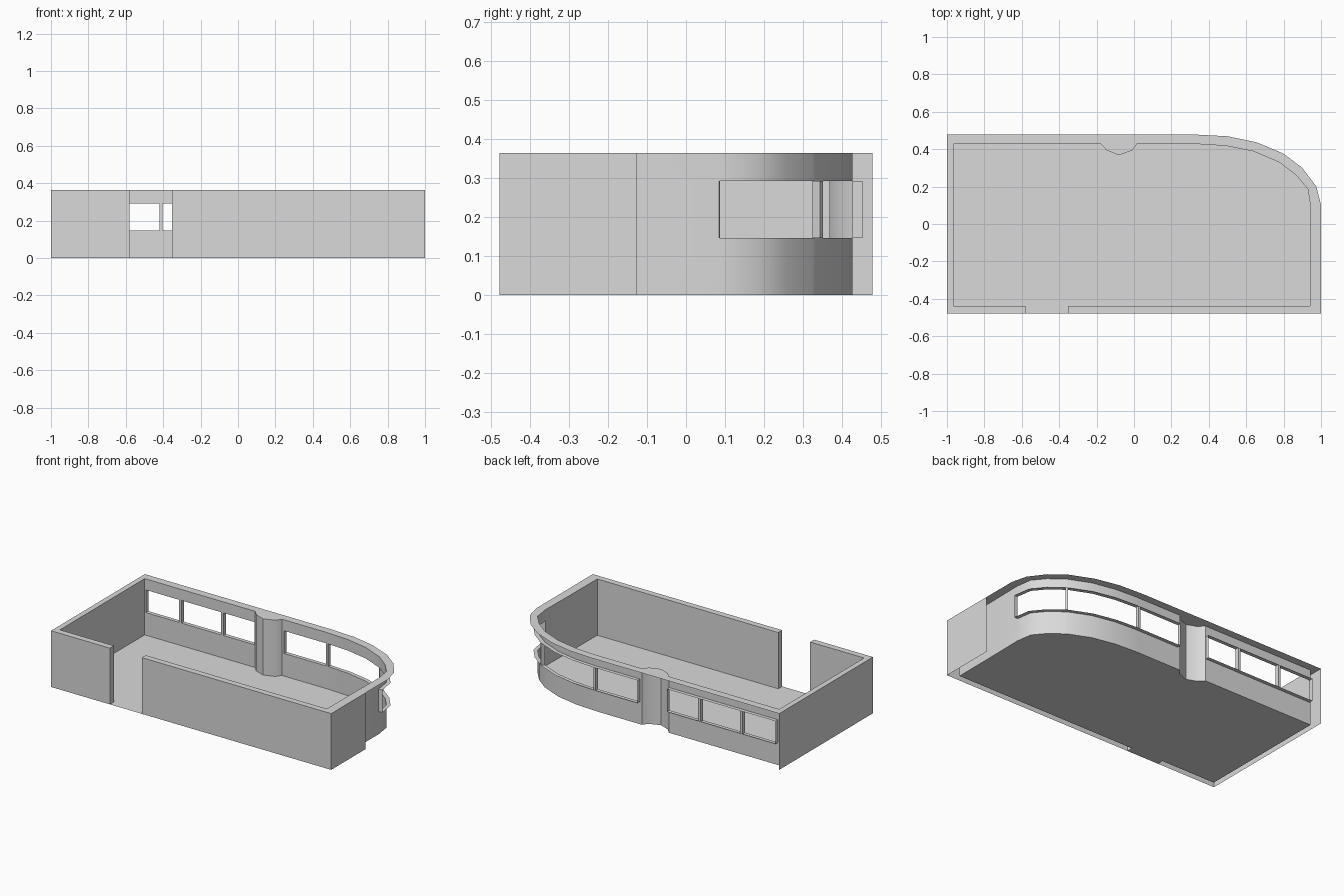
import bpy, bmesh, math
from mathutils import Vector

cube = bpy.data.objects.get("Cube")
if cube:
    bpy.data.objects.remove(cube)

H = 0.363                  # wall height
SILL, HEAD = 0.146, 0.292  # window opening
FRAME = 0.025              # window frame depth
Y = 0.478                  # half depth of the room
BACK = 0.427               # plan line of the straight window wall
STEP = -0.126              # where the right wall steps in
DOOR = (-0.58, -0.352)

plaster = bpy.data.materials.new("light_grey_plaster")
plaster.use_nodes = True
grey = (0.7, 0.7, 0.7, 1)
plaster.diffuse_color = grey
plaster.node_tree.nodes["Principled BSDF"].inputs["Base Color"].default_value = grey


def face(bm, points):
    bm.faces.new([bm.verts.new(p) for p in points]).normal_update()


def ribbon(bm, path, z0, z1):
    """Vertical sheet standing along a plan path."""
    for a, b in zip(path, path[1:]):
        face(bm, [(*a, z0), (*b, z0), (*b, z1), (*a, z1)])


def shelf(bm, inner, outer, z):
    """Level sheet between two plan paths."""
    for i in range(len(inner) - 1):
        face(bm, [(*p, z) for p in (inner[i], outer[i], outer[i + 1], inner[i + 1])])


def finish(bm, name, smooth=False):
    bmesh.ops.remove_doubles(bm, verts=bm.verts, dist=0.0005)
    mesh = bpy.data.meshes.new(name)
    bm.to_mesh(mesh)
    bm.free()
    mesh.materials.append(plaster)
    obj = bpy.data.objects.new(name, mesh)
    bpy.context.collection.objects.link(obj)
    if smooth:
        bpy.ops.object.select_all(action='DESELECT')
        obj.select_set(True)
        bpy.context.view_layer.objects.active = obj
        bpy.ops.object.shade_smooth_by_angle(angle=math.radians(40))


# Plan of the window wall, from the right wall round the bend to the left wall
runs = [
    ("solid", [(0.942, STEP), (0.945, 0.085)]),
    ("window", [(0.945, 0.085), (0.93, 0.185), (0.868, 0.26), (0.785, 0.3235)]),
    ("mullion", [(0.785, 0.3235), (0.777, 0.3295)]),
    ("window", [(0.777, 0.3295), (0.64, 0.388), (0.49, 0.418), (0.345, BACK)]),
    ("mullion", [(0.345, BACK), (0.33, BACK)]),
    ("window", [(0.33, BACK), (0.03, BACK)]),
    ("solid", [(0.03, BACK), (0.015, BACK), (-0.01, 0.393), (-0.08, 0.368),
               (-0.145, 0.393), (-0.176, BACK), (-0.18, BACK)]),
]
edges = [-0.18, -0.403, -0.42, -0.703, -0.72, -0.957, -0.965]
for i, (a, b) in enumerate(zip(edges, edges[1:])):
    kind = "solid" if b == edges[-1] else ("window", "mullion")[i % 2]
    runs.append((kind, [(a, BACK), (b, BACK)]))

wall_path = [runs[0][1][0]] + [p for _, pts in runs for p in pts[1:]]

# Outward offset of every plan point, for the window frames
offset = {}
for i, p in enumerate(wall_path):
    a, b = wall_path[max(i - 1, 0)], wall_path[min(i + 1, len(wall_path) - 1)]
    d = (Vector(p) - Vector(a)).normalized() + (Vector(b) - Vector(p)).normalized()
    d.normalize()
    if p[1] == BACK:
        d = Vector((-1, 0))
    offset[p] = (p[0] + d.y * FRAME, p[1] - d.x * FRAME)

# Window wall with openings, and frames standing out from it
wall, frames = bmesh.new(), bmesh.new()
for kind, pts in runs:
    outer = [offset[p] for p in pts]
    ribbon(wall, pts, 0, SILL)
    ribbon(wall, pts, HEAD, H)
    if kind != "window":
        ribbon(wall, pts, SILL, HEAD)
    if kind != "solid":
        for z in (SILL, HEAD):
            shelf(frames, pts, outer, z)
    if kind == "window":
        ribbon(frames, [pts[0], outer[0]], SILL, HEAD)
        ribbon(frames, [outer[-1], pts[-1]], SILL, HEAD)
    if kind == "mullion":
        ribbon(frames, outer, SILL, HEAD)
finish(wall, "window_wall", smooth=True)
finish(frames, "window_frames")

# Double-skinned straight walls on both sides of the doorway, open at the far ends
FRONT_IN = -0.438
left = [(-1, Y), (-1, -Y), (DOOR[0], -Y), (DOOR[0], FRONT_IN),
        (-0.965, FRONT_IN), (-0.965, BACK)]
right = [(0.942, STEP), (0.94, FRONT_IN), (DOOR[1], FRONT_IN),
         (DOOR[1], -Y), (1, -Y), (1, STEP)]
for name, path in (("left_wall", left), ("right_wall", right)):
    bm = bmesh.new()
    ribbon(bm, path, 0, H)
    finish(bm, name)

# Flat rim capping all walls and overhanging the window wall
bend = [(1, 0.1), (0.975, 0.2), (0.9, 0.3), (0.8, 0.376), (0.655, 0.437),
        (0.5, 0.469), (0.33, Y), (0.2, Y)]
outline = [(DOOR[1], -Y), (1, -Y)] + bend + [(-1, Y), (-1, -Y), (DOOR[0], -Y)]
inside = [(DOOR[1], FRONT_IN), (0.94, FRONT_IN)] + wall_path + \
         [(-0.965, FRONT_IN), (DOOR[0], FRONT_IN)]
bm = bmesh.new()
face(bm, [(*p, H) for p in outline + inside[::-1]])
bmesh.ops.triangulate(bm, faces=bm.faces[:])
finish(bm, "wall_rim")

# Floor, reaching out through the doorway
bm = bmesh.new()
face(bm, [(*p, 0) for p in inside + [(DOOR[0], -Y), (DOOR[1], -Y)]])
bmesh.ops.triangulate(bm, faces=bm.faces[:])
finish(bm, "floor")
